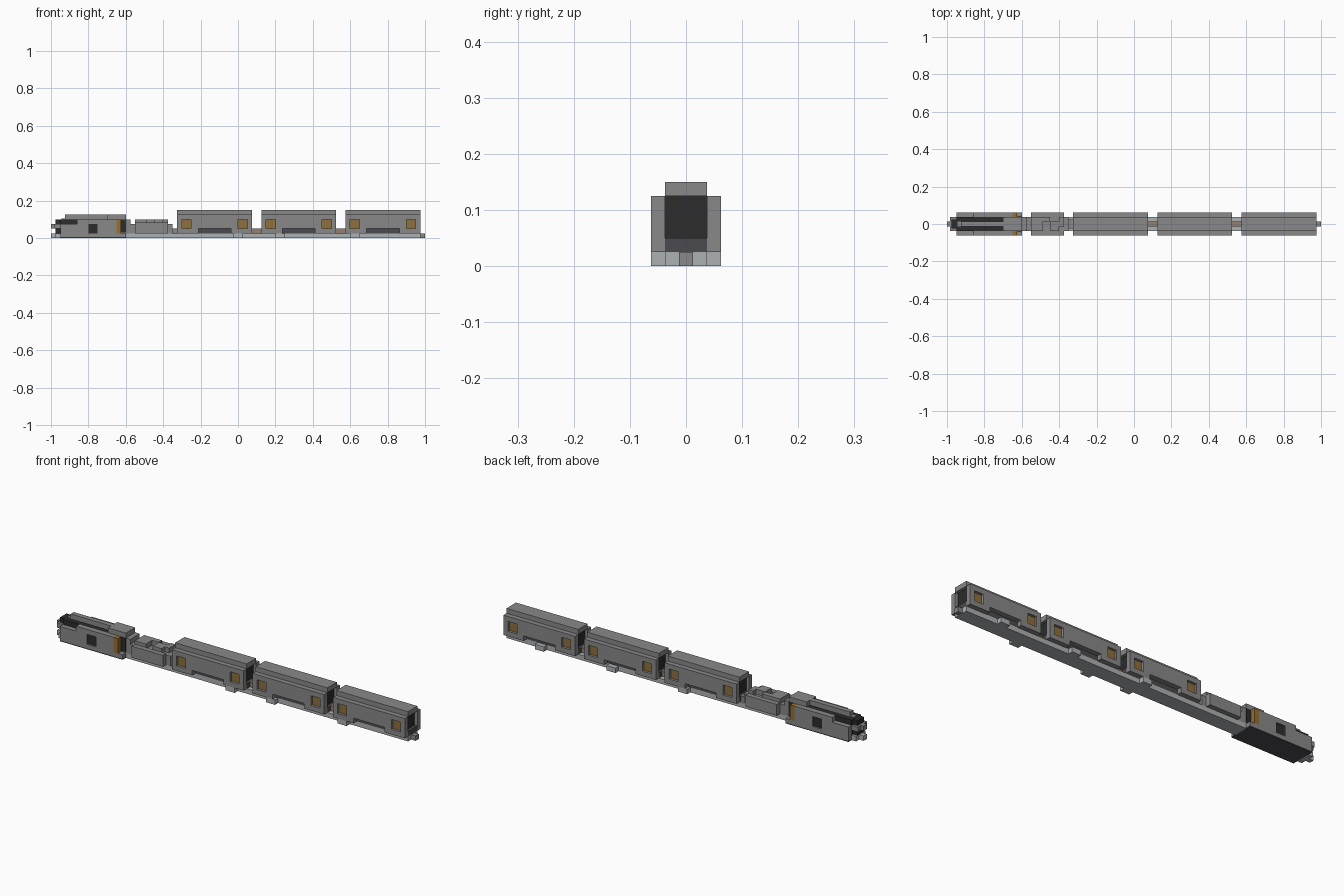
import bpy
import bmesh

if "Cube" in bpy.data.objects:
    bpy.data.objects.remove(bpy.data.objects["Cube"], do_unlink=True)

U = 0.025  # one block of the model


def material(name, r, g, b):
    m = bpy.data.materials.new(name)
    m.use_nodes = True
    m.diffuse_color = (r, g, b, 1)
    m.node_tree.nodes["Principled BSDF"].inputs["Base Color"].default_value = (r, g, b, 1)
    return m


GREY = material("stone grey", 0.25, 0.25, 0.25)
LIGHT = material("light grey", 0.42, 0.44, 0.45)
DARK = material("dark grey", 0.07, 0.07, 0.08)
BLACK = material("soot black", 0.025, 0.025, 0.025)
AMBER = material("window amber", 0.27, 0.16, 0.05)
ORANGE = material("door orange", 0.30, 0.16, 0.03)
BROWN = material("coupling brown", 0.30, 0.22, 0.17)


def part(name, mat, *boxes):
    """Mesh of boxes, each (x0, x1, y0, y1, z0, z1) in blocks from the nose."""
    bm = bmesh.new()
    for x0, x1, y0, y1, z0, z1 in boxes:
        verts = bmesh.ops.create_cube(bm, size=1)["verts"]
        for v in verts:
            v.co.x = (x1 if v.co.x > 0 else x0) * U - 1
            v.co.y = (y1 if v.co.y > 0 else y0) * U
            v.co.z = (z1 if v.co.z > 0 else z0) * U
    me = bpy.data.meshes.new(name)
    bm.to_mesh(me)
    bm.free()
    me.materials.append(mat)
    ob = bpy.data.objects.new(name, me)
    bpy.context.collection.objects.link(ob)
    return ob


def mid(x0, x1, half, z0, z1):
    return (x0, x1, -half, half, z0, z1)


def pair(x0, x1, y0, y1, z0, z1):
    return [(x0, x1, y0, y1, z0, z1), (x0, x1, -y1, -y0, z0, z1)]


# Passenger cars
def car(s, number):
    tag = f"car_{number}_"
    part(tag + "roof", GREY, mid(s, s + 16, 1.5, 5, 6))
    walls = pair(s, s + 16, 1.5, 2.5, 4, 5)
    for a, b in ((0, 1), (3, 13), (15, 16)):
        walls += pair(s + a, s + b, 1.5, 2.5, 2, 4)
    for a, b in ((0, 4.5), (11.5, 16)):
        walls += pair(s + a, s + b, 1.5, 2.5, 1, 2)
    part(tag + "side_walls", GREY, *walls)
    part(tag + "interior", BLACK, mid(s + 0.6, s + 15.4, 1.5, 2, 5))
    part(tag + "underframe", DARK, mid(s, s + 16, 1.5, 1, 2))
    panes = []
    for a in (1, 13):
        panes += pair(s + a, s + a + 2, 1.5, 2, 2, 4)
    part(tag + "windows", AMBER, *panes)


for n, start in enumerate((27, 45, 63)):
    car(start, n + 1)

# Running floor, wheel blocks and couplings
part("running_floor", LIGHT, mid(27, 79, 1.5, 0, 1))
part("right_wheel_blocks", LIGHT, *[(x, x + 2, -2.5, -1.5, 0, 1) for x in (39, 48, 64)])
part("left_wheel_blocks", LIGHT, *[(x, x + 2, 1.5, 2.5, 0, 1) for x in (38, 54, 70)])
part("rear_coupling", GREY, mid(79, 80, 0.5, 0, 1))
part("car_couplings", BROWN, *[mid(x, x + 2, 0.5, 1, 2) for x in (43, 61)])

# Tender
part("tender_body", GREY, mid(18, 25, 2.5, 1, 3), mid(25, 26, 1.5, 1, 3),
     mid(25, 27, 1, 1, 2), mid(15, 18, 1.5, 1, 3))
part("tender_rim", GREY, *pair(18, 25, 1.5, 2.5, 3, 3.3), mid(18, 20.5, 1.5, 3, 4),
     (20.5, 22, 0.5, 1.5, 3, 4), (22, 24, -1.5, 0.5, 3, 4), (24, 25, -0.5, 1.5, 3, 4))
part("tender_floor", LIGHT, mid(16, 27, 1.5, 0, 1))

# Locomotive body with window and door openings
loco = pair(2, 8, 1.5, 2.5, 1, 3) + pair(10, 14, 1.5, 2.5, 1, 3)
loco += pair(8, 10, 1.5, 2.5, 3, 4) + pair(5.6, 8, 1.5, 2.5, 3, 4) + pair(10, 14, 1.5, 2.5, 3, 4)
part("engine_side_walls", GREY, *loco)
part("engine_boiler", BLACK, mid(2, 12, 1.5, 1, 4), mid(1, 2, 1, 1, 4))
part("engine_windows", BLACK, *pair(8, 10, 1.5, 2.2, 1, 3))
part("engine_ridge", GREY, mid(3, 12, 0.5, 4, 5))
part("engine_ridge_nose", GREY, mid(2.2, 3, 0.5, 4, 4.2))

# Cab
part("cab_roof", GREY, mid(12, 16, 1.5, 4, 5))
part("cab_core", GREY, mid(12, 16, 1.5, 1, 4))
part("cab_doors", ORANGE, *pair(14, 15, 1.5, 2.5, 1, 4))
part("cab_openings", BLACK, *pair(15, 16, 1.4, 1.6, 1.2, 4))
part("cab_rear_step", GREY, mid(16, 17, 1.5, 2, 4))

# Nose fittings and underside
part("nose_lamps", GREY, mid(0, 1, 0.5, 2, 3), *pair(0.6, 2, 0.5, 1.5, 2, 3))
part("nose_bumper", LIGHT, mid(0, 1, 0.5, 0, 1), mid(1, 2, 1.5, 0, 1))
part("engine_chassis", GREY, mid(2, 16, 2.5, 0.2, 1))
part("engine_base_plate", DARK, mid(2, 16, 2.5, 0, 0.2))
